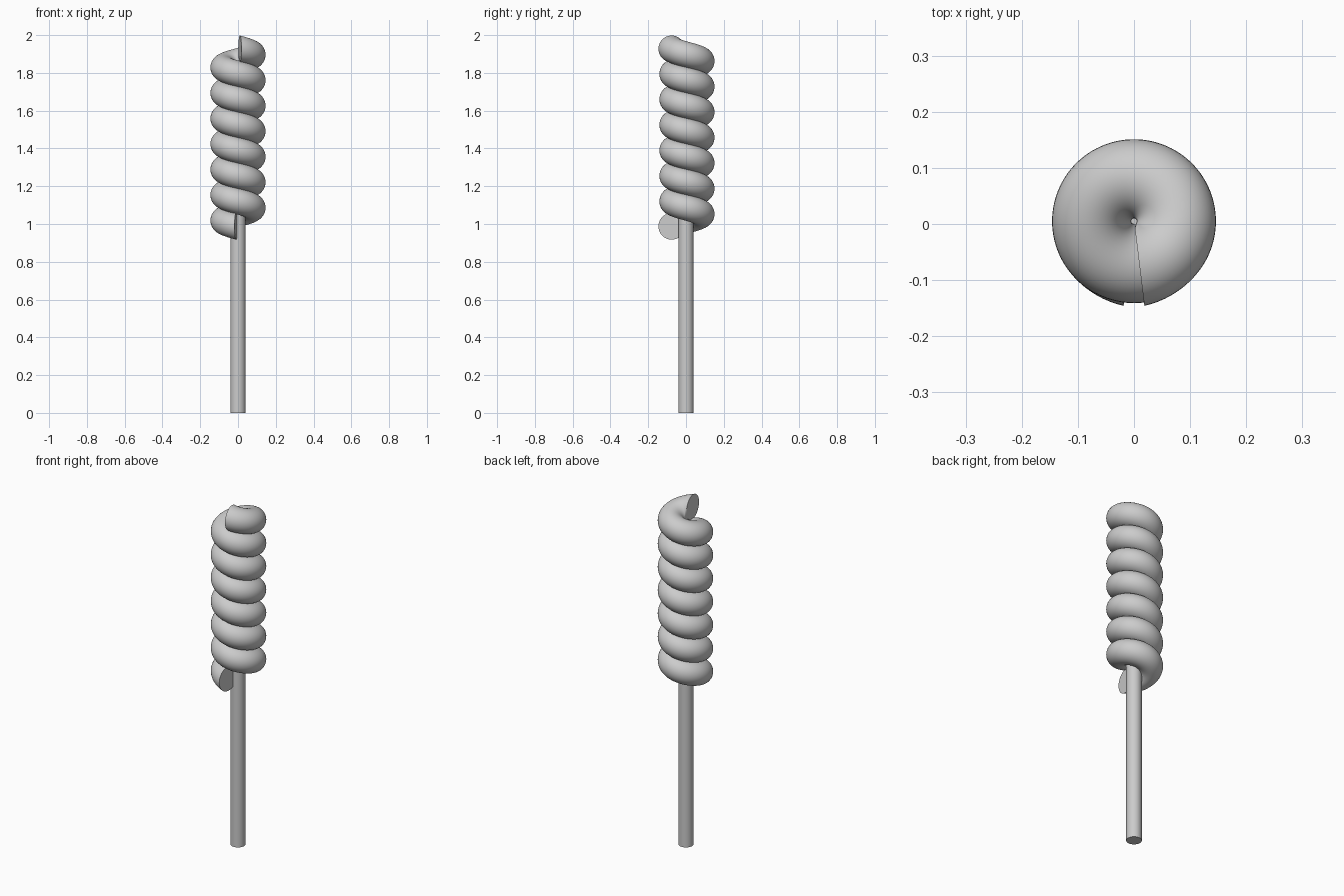
import bpy, bmesh
from math import sin, cos, pi, radians
from mathutils import Vector

if "Cube" in bpy.data.objects:
    bpy.data.objects.remove(bpy.data.objects["Cube"])

grey = bpy.data.materials.new("plain grey")
grey.use_nodes = True
colour = (0.6, 0.6, 0.6, 1)
grey.diffuse_color = colour
grey.node_tree.nodes["Principled BSDF"].inputs["Base Color"].default_value = colour


def finish(name, bm):
    bmesh.ops.recalc_face_normals(bm, faces=bm.faces)
    mesh = bpy.data.meshes.new(name)
    bm.to_mesh(mesh)
    bm.free()
    mesh.materials.append(grey)
    obj = bpy.data.objects.new(name, mesh)
    bpy.context.collection.objects.link(obj)
    bpy.ops.object.select_all(action="DESELECT")
    obj.select_set(True)
    bpy.context.view_layer.objects.active = obj
    bpy.ops.object.shade_smooth_by_angle(angle=radians(40))


# Stick: a plain round rod running up inside the coil
bm = bmesh.new()
stick_top = 1.8
bmesh.ops.create_cone(bm, cap_ends=True, segments=48, radius1=0.04, radius2=0.04, depth=stick_top)
bmesh.ops.translate(bm, verts=bm.verts, vec=(0, 0, stick_top / 2))
finish("stick", bm)

# Candy coil: a round section swept up a tight helix, its ends flaring slightly
TURNS, PITCH, BASE = 7, 0.135, 0.985
COIL, TUBE, CENTRE_Y = 0.0755, 0.0705, 0.005
SIDES, STEPS = 40, 504
flare_span = radians(45)
start = radians(7)
end = TURNS * 2 * pi - start

bm = bmesh.new()
rings = []
for i in range(STEPS + 1):
    a = start + (end - start) * i / STEPS
    near_end = max(0, 1 - min(a - start, end - a) / flare_span)
    radius = COIL + 0.006 * near_end ** 2
    outward = Vector((-sin(a), -cos(a), 0))
    middle = outward * radius + Vector((0, CENTRE_Y, BASE + PITCH * a / (2 * pi)))
    ring = []
    for j in range(SIDES):
        b = 2 * pi * j / SIDES
        offset = outward * cos(b) + Vector((0, 0, sin(b)))
        ring.append(bm.verts.new(middle + offset * TUBE))
    rings.append(ring)
for low, high in zip(rings, rings[1:]):
    for j in range(SIDES):
        k = (j + 1) % SIDES
        bm.faces.new((low[j], low[k], high[k], high[j]))
bm.faces.new(rings[0])
bm.faces.new(rings[-1])
finish("candy_coil", bm)
